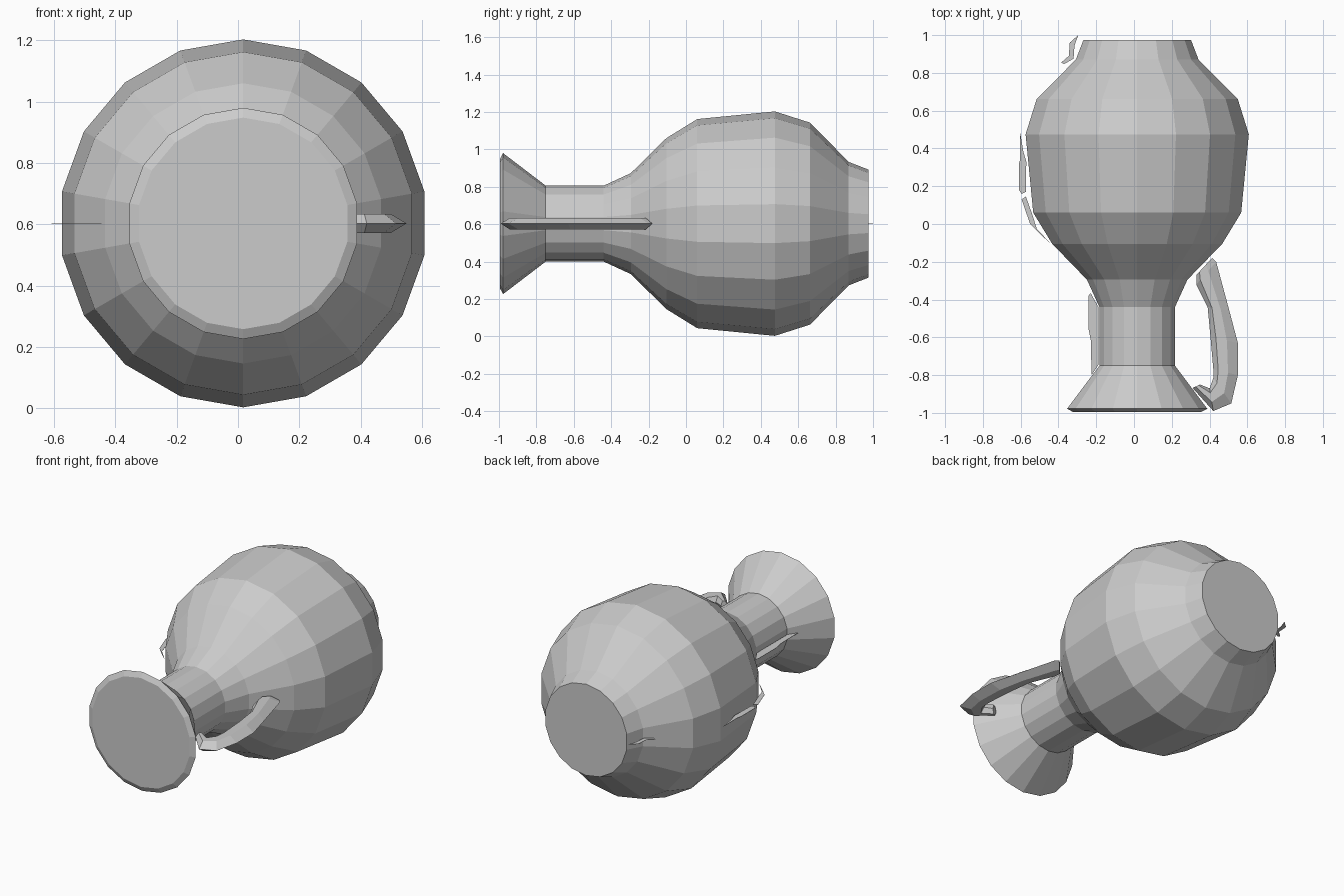
import bpy, bmesh, math
from mathutils import Vector

if "Cube" in bpy.data.objects:
    bpy.data.objects.remove(bpy.data.objects["Cube"])

CX, CZ = 0.017, 0.603   # axis of the lying vase (runs along y)
SIDES = 18

grey = bpy.data.materials.new("clay_grey")
grey.diffuse_color = (0.6, 0.6, 0.6, 1)
grey.use_nodes = True
grey.node_tree.nodes["Principled BSDF"].inputs["Base Color"].default_value = grey.diffuse_color


def finish(bm, name):
    bmesh.ops.recalc_face_normals(bm, faces=bm.faces)
    mesh = bpy.data.meshes.new(name)
    bm.to_mesh(mesh)
    bm.free()
    mesh.materials.append(grey)
    obj = bpy.data.objects.new(name, mesh)
    bpy.context.collection.objects.link(obj)
    return obj


def loft(rings, name):
    """Skin closed rings of equal length and cap both ends."""
    bm = bmesh.new()
    rows = [[bm.verts.new(p) for p in ring] for ring in rings]
    n = len(rows[0])
    for a, b in zip(rows, rows[1:]):
        for i in range(n):
            j = (i + 1) % n
            bm.faces.new((a[i], a[j], b[j], b[i]))
    bm.faces.new(rows[0])
    bm.faces.new(rows[-1])
    return finish(bm, name)


# Vase body: (y, radius) from mouth to foot
profile = [(-0.995, 0.345), (-0.978, 0.377), (-0.75, 0.203), (-0.44, 0.203),
           (-0.295, 0.27), (-0.105, 0.457), (0.06, 0.559), (0.475, 0.6),
           (0.663, 0.54), (0.87, 0.33), (0.975, 0.289)]
rings = []
for y, r in profile:
    ring = []
    for i in range(SIDES):
        a = math.pi / 2 + 2 * math.pi * i / SIDES
        ring.append((CX + r * math.cos(a), y, CZ + r * math.sin(a)))
    rings.append(ring)
loft(rings, "vase_body")

# Handle: (outer x, y, inner x, y) along its length, six-sided section
path = [(0.31, -0.868, 0.35, -0.85), (0.42, -0.99, 0.40, -0.87),
        (0.515, -0.95, 0.42, -0.815), (0.55, -0.80, 0.42, -0.77),
        (0.55, -0.63, 0.405, -0.60), (0.505, -0.46, 0.39, -0.44),
        (0.435, -0.20, 0.33, -0.32), (0.413, -0.18, 0.33, -0.27)]
section = [(0, 0), (0.4, 1), (0.8, 1), (1, 0), (0.8, -1), (0.4, -1)]
rings = []
for ox, oy, ix, iy in path:
    o, i = Vector((ox, oy, CZ)), Vector((ix, iy, CZ))
    rings.append([o.lerp(i, t) + Vector((0, 0, 0.031 * s)) for t, s in section])
loft(rings, "handle")

# Paper-thin remains of the second handle on the left side
remains = {
    "foot_sliver": [(-0.295, 1.0), (-0.34, 0.96), (-0.345, 0.89), (-0.385, 0.855),
                    (-0.37, 0.847), (-0.32, 0.875), (-0.315, 0.945)],
    "belly_sliver": [(-0.603, 0.485), (-0.603, 0.34), (-0.609, 0.32), (-0.609, 0.18),
                     (-0.595, 0.16), (-0.573, 0.17), (-0.57, 0.33), (-0.585, 0.38)],
    "shoulder_sliver": [(-0.595, 0.13), (-0.572, 0.145), (-0.535, 0.04),
                        (-0.515, -0.025), (-0.445, -0.10), (-0.49, -0.06), (-0.55, 0.0)],
    "neck_sliver": [(-0.23, -0.365), (-0.24, -0.38), (-0.24, -0.56), (-0.228, -0.62),
                    (-0.225, -0.80), (-0.188, -0.745), (-0.188, -0.44)],
}
for name, outline in remains.items():
    loft([[(x, y, CZ + dz) for x, y in outline] for dz in (-0.001, 0.001)], name)
